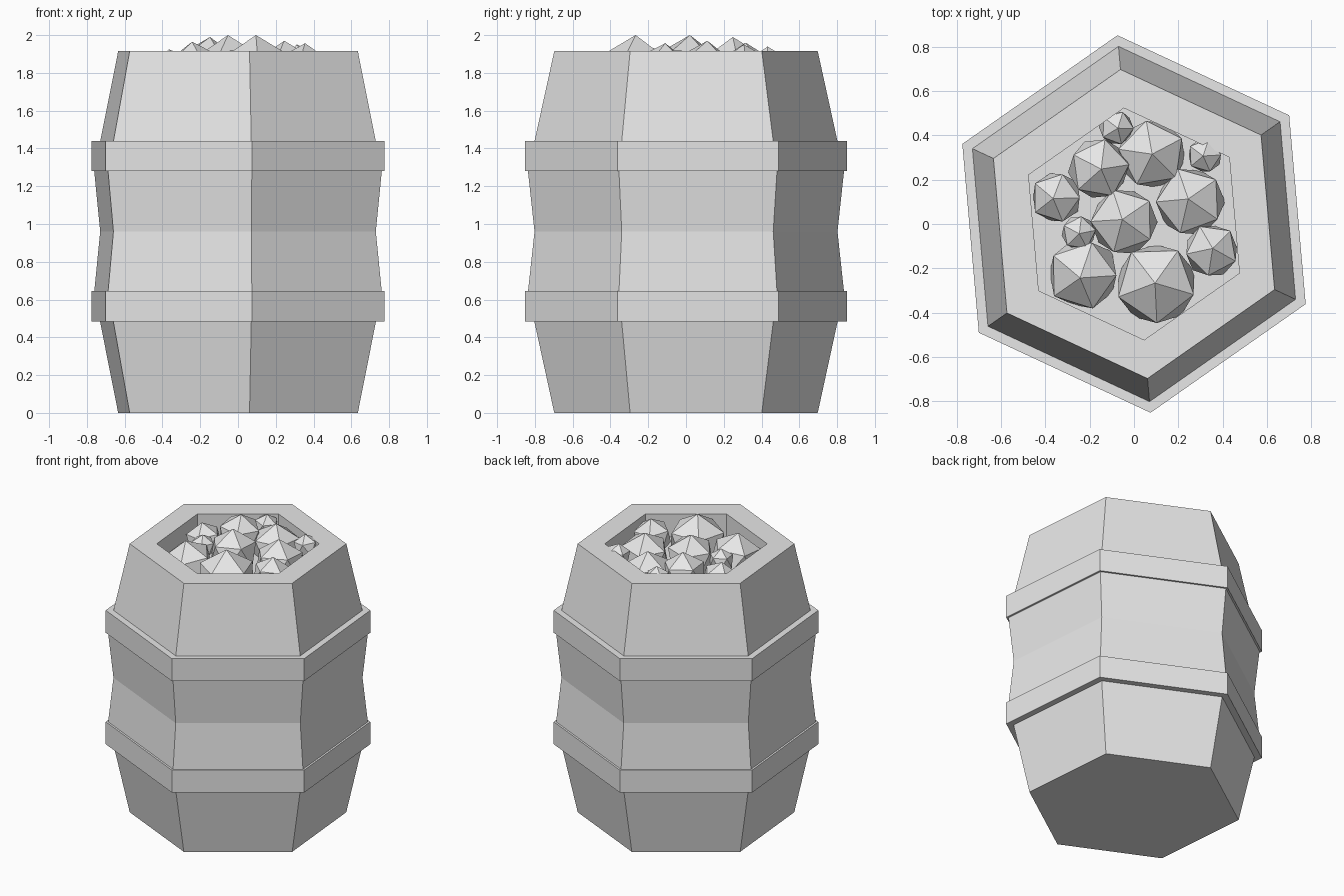
import bpy, bmesh, math, random
from mathutils import Matrix

random.seed(4)
SIDES = 6
TURN = math.radians(35)

if "Cube" in bpy.data.objects:
    bpy.data.objects.remove(bpy.data.objects["Cube"], do_unlink=True)

grey = bpy.data.materials.new("plain grey")
grey.use_nodes = True
colour = (0.8, 0.8, 0.8, 1)
grey.diffuse_color = colour
grey.node_tree.nodes["Principled BSDF"].inputs["Base Color"].default_value = colour


def finish(name, bm):
    bmesh.ops.recalc_face_normals(bm, faces=bm.faces)
    mesh = bpy.data.meshes.new(name)
    bm.to_mesh(mesh)
    bm.free()
    mesh.materials.append(grey)
    obj = bpy.data.objects.new(name, mesh)
    bpy.context.collection.objects.link(obj)
    return obj


def hex_lathe(name, profile, closed=False):
    """Sweep (radius, z) points around the axis in six flat sides."""
    bm = bmesh.new()
    rings = []
    for r, z in profile:
        angles = [TURN + i * math.tau / SIDES for i in range(SIDES)]
        rings.append([bm.verts.new((r * math.cos(a), r * math.sin(a), z)) for a in angles])
    pairs = list(zip(rings, rings[1:]))
    if closed:
        pairs.append((rings[-1], rings[0]))
    else:
        bm.faces.new(rings[0])
        bm.faces.new(rings[-1])
    for low, high in pairs:
        for i in range(SIDES):
            j = (i + 1) % SIDES
            bm.faces.new((low[i], low[j], high[j], high[i]))
    return finish(name, bm)


# Barrel: bulging ends, pinched waist, flat rim and a recessed inner floor
hex_lathe("barrel_body", [(0.70, 0), (0.84, 0.64), (0.805, 0.96), (0.84, 1.28),
                          (0.70, 1.915), (0.525, 1.915), (0.525, 1.75)])

# Two hoops around the bulges
for name, z in (("lower_hoop", 0.485), ("upper_hoop", 1.28)):
    hex_lathe(name, [(0.79, z), (0.855, z), (0.855, z + 0.16), (0.79, z + 0.16)], closed=True)

# Rocks heaped in the opening: x, y, top height, radius
rocks = [
    (-0.045, 0.01, 2.00, 0.165), (0.10, -0.27, 2.00, 0.20),
    (-0.23, -0.225, 1.965, 0.175), (-0.35, 0.12, 1.925, 0.125),
    (-0.16, 0.25, 1.99, 0.15), (0.08, 0.315, 1.96, 0.17),
    (0.255, 0.10, 1.97, 0.17), (0.35, -0.12, 1.957, 0.132),
    (0.32, 0.31, 1.95, 0.085), (-0.08, 0.435, 1.94, 0.085),
    (-0.25, -0.04, 1.93, 0.085),
]
for n, (x, y, top, r) in enumerate(rocks, 1):
    bm = bmesh.new()
    bmesh.ops.create_icosphere(bm, subdivisions=1, radius=r)
    tilt = Matrix.Rotation(random.uniform(-0.15, 0.15), 4, "X")
    spin = Matrix.Rotation(random.uniform(0, math.tau), 4, "Z")
    bm.transform(spin @ tilt)
    peak = max(v.co.z for v in bm.verts)
    bm.transform(Matrix.Translation((x, y, top - peak)))
    finish(f"rock_{n}", bm)
